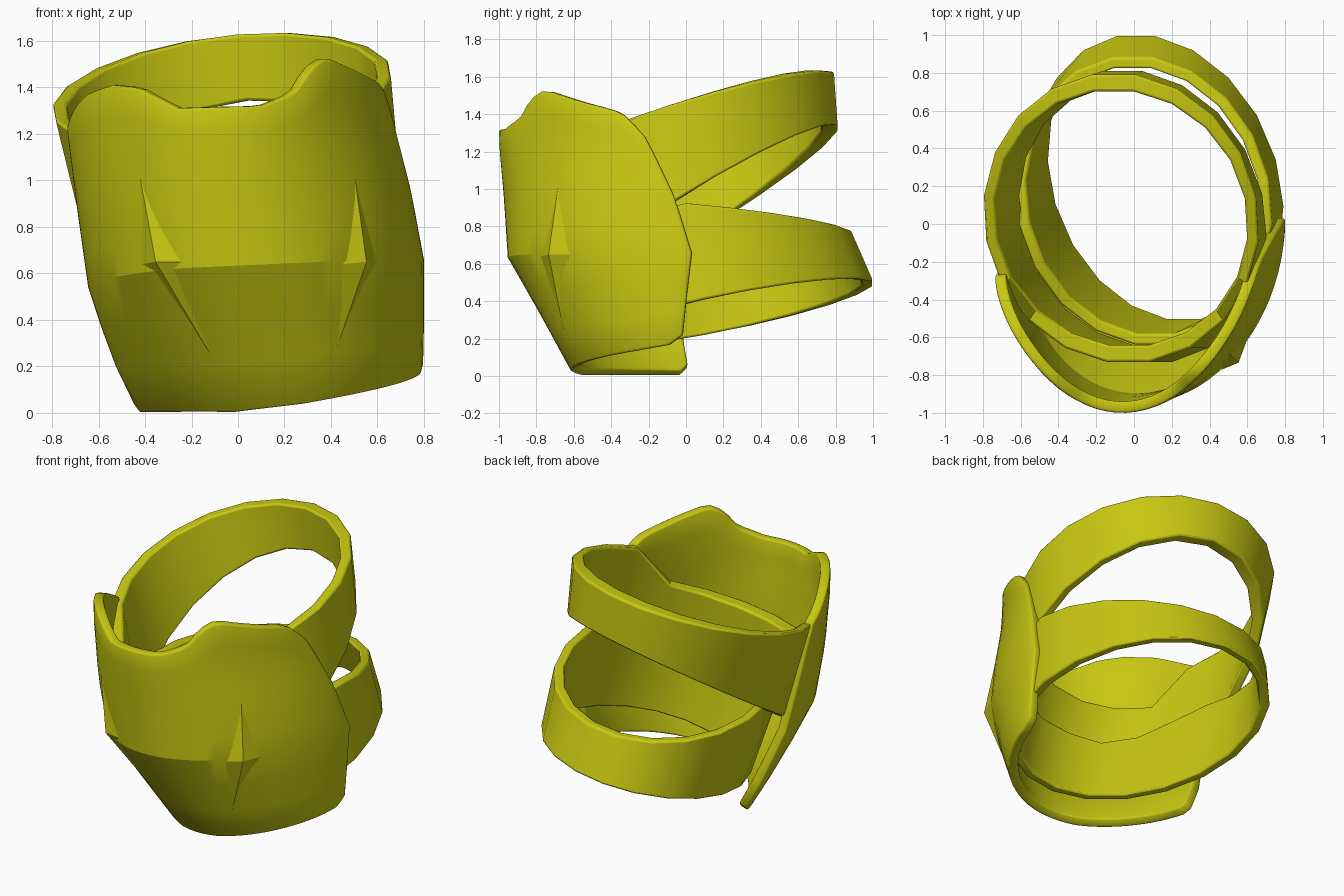
import bpy, bmesh
from math import sin, cos, pi, radians

if "Cube" in bpy.data.objects:
    bpy.data.objects.remove(bpy.data.objects["Cube"])

yellow = bpy.data.materials.new("olive yellow")
yellow.use_nodes = True
colour = (0.57, 0.57, 0.006, 1)
yellow.diffuse_color = colour
yellow.node_tree.nodes["Principled BSDF"].inputs["Base Color"].default_value = colour


def interp(table, k):
    """Linear lookup in rows of (key, values...)."""
    if k <= table[0][0]:
        return table[0][1:]
    for a, b in zip(table, table[1:]):
        if k <= b[0]:
            f = (k - a[0]) / (b[0] - a[0])
            return [p + (q - p) * f for p, q in zip(a[1:], b[1:])]
    return table[-1][1:]


def add_bevel(obj, width, angle):
    mod = obj.modifiers.new("soft edges", "BEVEL")
    mod.width = width
    mod.segments = 2
    mod.limit_method = "ANGLE"
    mod.angle_limit = radians(angle)


def finish(name, verts, faces, angle):
    mesh = bpy.data.meshes.new(name)
    mesh.from_pydata(verts, [], faces)
    bm = bmesh.new()
    bm.from_mesh(mesh)
    if all(not e.is_boundary for e in bm.edges):
        bmesh.ops.recalc_face_normals(bm, faces=bm.faces)
    bm.to_mesh(mesh)
    bm.free()
    obj = bpy.data.objects.new(name, mesh)
    bpy.context.collection.objects.link(obj)
    mesh.materials.append(yellow)
    bpy.ops.object.select_all(action="DESELECT")
    obj.select_set(True)
    bpy.context.view_layer.objects.active = obj
    bpy.ops.object.shade_smooth_by_angle(angle=radians(angle))
    return obj


# Plate cross-sections: level, right x, left x, right edge y, left edge y, front y, pointedness
SECTIONS = [
    (0.0, -0.43, 0.79, 0.01, -0.04, -0.60, 1.35),
    (0.3, -0.55, 0.80, -0.03, -0.01, -0.76, 1.1),
    (0.65, -0.645, 0.80, -0.12, 0.03, -0.95, 1),
    (0.95, -0.695, 0.745, -0.20, -0.06, -0.97, 1.08),
    (1.25, -0.74, 0.67, -0.28, -0.20, -1.0, 1.4),
    (1.5, -0.76, 0.61, -0.32, -0.36, -1.0, 1.6),
]
# Plate outline heights by angle around the front
TOP = [(-90, 1.22), (-80, 1.26), (-60, 1.37), (-45, 1.41), (-33, 1.40), (-18, 1.31), (12, 1.32),
       (26, 1.38), (34, 1.48), (42, 1.53), (62, 1.46), (80, 1.41), (90, 1.28)]
BOTTOM = [(-90, 0.04), (-81, 0.0), (-18, 0.0), (10, 0.035), (50, 0.11), (81, 0.165), (90, 0.22)]
CREASE = [(-90, 0.54), (-30, 0.62), (40, 0.66), (90, 0.66)]


def on_plate(deg, z, out=0):
    # The crease follows its own line, so levels slide with it
    k = interp(CREASE, deg)[0]
    level = z * 0.65 / k if z < k else z + (0.65 - k) * max(0, (1.25 - z) / (1.25 - k))
    x0, x1, y0, y1, front, power = interp(SECTIONS, level)
    s, c = sin(radians(deg)), max(0, cos(radians(deg)))
    mid = (y0 + y1) / 2
    x = (x0 + x1) / 2 + (x1 - x0) / 2 * s
    y = mid + (y1 - y0) / 2 * s + (front - mid) * c ** power
    return (x + out * s, y - out * c, z)


# Curved guard plate
COLS, LOW, HIGH = 40, 3, 6
verts, faces = [], []
for i in range(COLS + 1):
    deg = -90 + 180 * i / COLS
    b, k, t = (interp(tab, deg)[0] for tab in (BOTTOM, CREASE, TOP))
    heights = [b + (k - b) * j / LOW for j in range(LOW)]
    heights += [k + (t - k) * j / HIGH for j in range(HIGH + 1)]
    verts += [on_plate(deg, z) for z in heights]
rows = LOW + HIGH + 1
for i in range(COLS):
    for j in range(rows - 1):
        a = i * rows + j
        faces.append((a, a + rows, a + rows + 1, a + 1))
plate = finish("guard_plate", verts, faces, 20)
solid = plate.modifiers.new("thickness", "SOLIDIFY")
solid.thickness = 0.06
solid.offset = -1
add_bevel(plate, 0.012, 60)


# Raised spikes on the plate
def spike(name, top, low, inner, outer):
    mid = (inner + outer) / 2
    pts = [on_plate(top, 1.01), on_plate(low, 0.25),
           on_plate(inner, 0.64), on_plate(outer, 0.65),
           on_plate(mid, 0.65, 0.04), on_plate(mid, 0.65, -0.04)]
    tris = [(0, 2, 4), (0, 4, 3), (1, 4, 2), (1, 3, 4),
            (0, 5, 2), (0, 3, 5), (1, 2, 5), (1, 5, 3)]
    finish(name, pts, tris, 20)


spike("right_spike", -37, -22, -42, -26)
spike("left_spike", 43, 25, 31, 46)


# Straps: closed bands with tilted rims, dropping from step_y over a ramp behind the plate.
# Each rim is centre x, centre y, radius x, radius y, skew, then height and its x and y slopes.
def strap(name, top, bottom, step, step_y, ramp, thick_y, sides=20, thick_x=0.06):
    verts, faces = [], []
    for i in range(sides):
        a = 2 * pi * (i + 0.5) / sides
        for rim, inset in ((top, 0), (top, 1), (bottom, 1), (bottom, 0)):
            cx, cy, rx, ry, skew, height, slope_x, slope_y = rim
            edge_x = cx + rx * cos(a) - skew * sin(a)
            edge_y = cy + ry * sin(a)
            z = height + slope_x * edge_x + slope_y * edge_y
            if rim is top:
                z -= step * min(1, max(0, (step_y - edge_y) / ramp))
            verts.append((edge_x - inset * thick_x * cos(a), edge_y - inset * thick_y * sin(a), z))
        n = (i + 1) % sides
        for j in range(4):
            k = (j + 1) % 4
            faces.append((i * 4 + j, i * 4 + k, n * 4 + k, n * 4 + j))
    add_bevel(finish(name, verts, faces, 30), 0.012, 50)


strap("upper_strap", (-0.07, 0.03, 0.73, 0.77, 0.04, 1.39, 0.13, 0.30),
      (0.02, 0.04, 0.68, 0.78, 0.08, 0.84, 0.19, 0.61), 0.2, -0.38, 0.05, 0.09)
strap("lower_strap", (0.05, 0.12, 0.68, 0.77, 0.06, 0.85, 0.10, -0.09),
      (0.14, 0.22, 0.64, 0.79, 0.13, 0.27, 0.15, 0.22), 0.26, -0.1, 0.45, 0.06)
